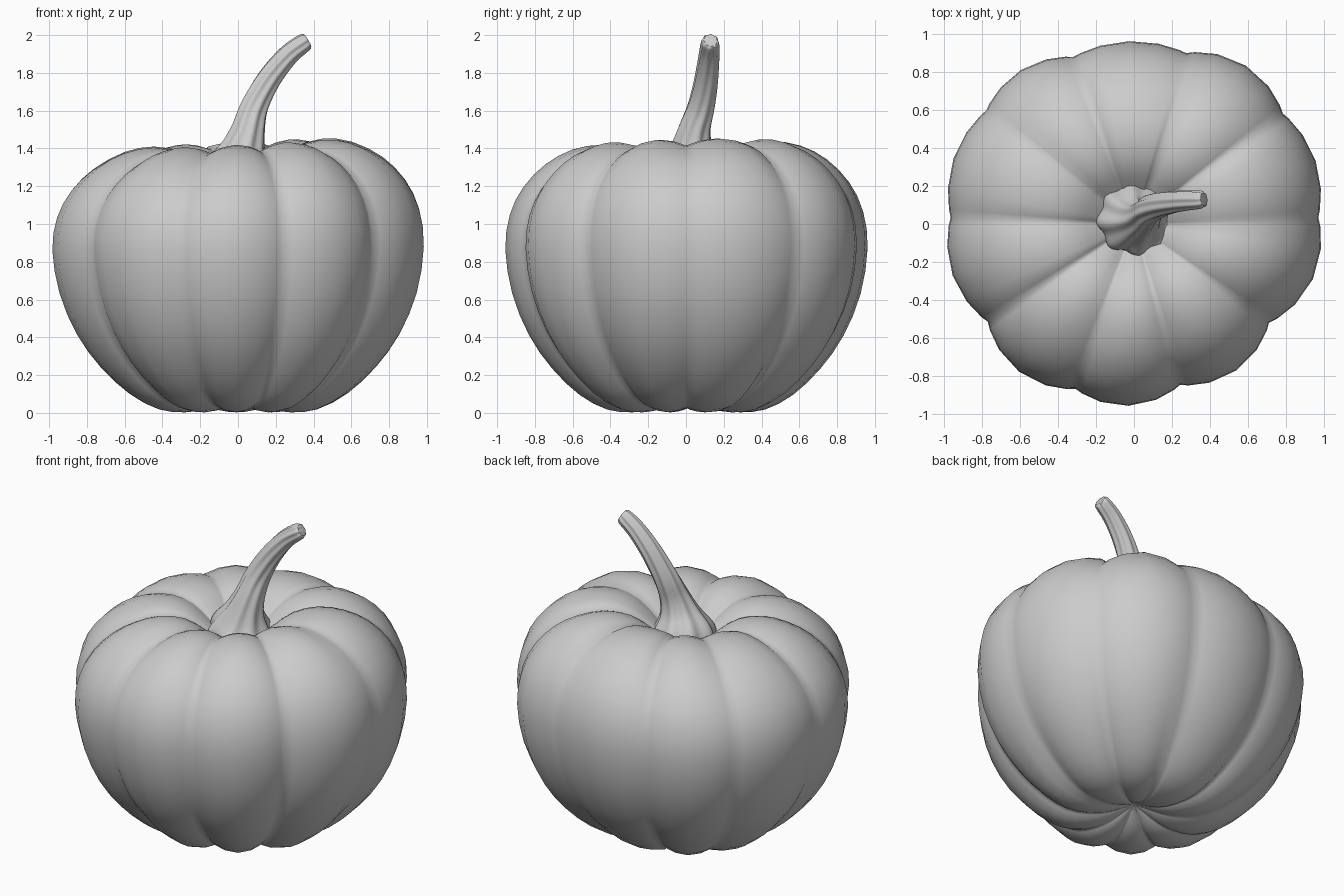
import bpy, bmesh
from math import sin, cos, pi, radians
from mathutils import Vector

cube = bpy.data.objects.get("Cube")
if cube:
    bpy.data.objects.remove(cube, do_unlink=True)

grey = bpy.data.materials.new("plain grey")
grey.use_nodes = True
color = (0.6, 0.6, 0.6, 1)
grey.diffuse_color = color
grey.node_tree.nodes["Principled BSDF"].inputs["Base Color"].default_value = color


def smooth_path(points, steps):
    """Catmull-Rom curve through points of any dimension."""
    pts = [Vector(p) for p in points]
    pts = [pts[0] * 2 - pts[1]] + pts + [pts[-1] * 2 - pts[-2]]
    out = []
    for a, b, c, d in zip(pts, pts[1:], pts[2:], pts[3:]):
        for i in range(steps):
            t = i / steps
            out.append((b * 2 + (c - a) * t + (a * 2 - b * 5 + c * 4 - d) * t * t
                        + (b * 3 - a - c * 3 + d) * t ** 3) / 2)
    return out + [pts[-2]]


def skin(name, rings, angle):
    """Bridge closed rings of points and cap both ends."""
    bm = bmesh.new()
    loops = [[bm.verts.new(p) for p in ring] for ring in rings]
    n = len(loops[0])
    for low, high in zip(loops, loops[1:]):
        for i in range(n):
            j = (i + 1) % n
            bm.faces.new((low[i], low[j], high[j], high[i]))
    bm.faces.new(loops[0][::-1])
    bm.faces.new(loops[-1])
    bmesh.ops.recalc_face_normals(bm, faces=bm.faces)
    mesh = bpy.data.meshes.new(name)
    bm.to_mesh(mesh)
    bm.free()
    mesh.materials.append(grey)
    obj = bpy.data.objects.new(name, mesh)
    bpy.context.collection.objects.link(obj)
    bpy.ops.object.select_all(action="DESELECT")
    obj.select_set(True)
    bpy.context.view_layer.objects.active = obj
    bpy.ops.object.shade_smooth_by_angle(angle=radians(angle))


# Pumpkin body: ten uneven lobes swept round a pinched profile
angles = [2, 36.6, 73, 110, 142.4, 178, 213.8, 250.5, 286, 323.8, 362]
grooves = [.97, .975, .94, .935, .98, .965, .925, .92, .88, .88, .97]
peaks = [1.012, 1.02, .962, 1.005, 1.01, .992, .985, .957, .94, .985]
profile = smooth_path([(.015, .09), (.08, .06), (.17, .022), (.29, .003), (.43, .018),
                       (.58, .095), (.73, .235), (.855, .41), (.947, .63), (.985, .87),
                       (.96, 1.06), (.885, 1.21), (.765, 1.33), (.62, 1.405),
                       (.46, 1.428), (.31, 1.39), (.19, 1.3), (.1, 1.22)], 2)
body_rings = []
for k, p in enumerate(profile):
    tangent = (profile[min(k + 1, len(profile) - 1)] - profile[max(k - 1, 0)]).normalized()
    normal = Vector((tangent.y, -tangent.x))
    ring = []
    for lobe, peak in enumerate(peaks):
        g0, g1 = grooves[lobe:lobe + 2]
        a0, a1 = angles[lobe:lobe + 2]
        bulge = peak - (g0 + g1) / 2
        # extra columns beside each groove keep the crease narrow
        for t in (0, .07, .25, .5, .75, .93):
            size = (g0 + (g1 - g0) * t + bulge) / .985
            depth = bulge * (1 - sin(pi * t) ** .85) * min(1, p.x / .6)
            r = max(.01, p.x * size - normal.x * depth)
            a = radians(a0 + (a1 - a0) * t)
            x, y = r * cos(a), r * sin(a)
            z = p.y - normal.y * depth + (.045 * x + .018 * y) * max(0, p.y - .7) / .7
            ring.append((x, y, z))
    body_rings.append(ring)
skin("pumpkin_body", body_rings, 120)

# Stem: flared, ribbed and bent; each point is x, y, z, radius
stem = smooth_path([(.005, .03, 1.21, .175), (.005, .03, 1.27, .19), (.01, .03, 1.315, .165),
                    (.03, .03, 1.4, .114), (.055, .045, 1.5, .085), (.08, .075, 1.6, .073),
                    (.125, .097, 1.7, .065), (.187, .112, 1.8, .059), (.272, .123, 1.9, .052),
                    (.35, .128, 1.96, .046), (.368, .13, 1.972, .036)], 3)
RIBS, SIDES = 8, 48
stem_rings = []
for k, p in enumerate(stem):
    centre = p.to_3d()
    tangent = (stem[min(k + 1, len(stem) - 1)].to_3d() - stem[max(k - 1, 0)].to_3d()).normalized()
    turn = Vector((0, 0, 1)).rotation_difference(tangent)
    twist = .8 * k / len(stem)
    ring = []
    for i in range(SIDES):
        a = 2 * pi * i / SIDES
        r = p.w * (1 + .07 * cos(RIBS * (a - twist)) + .02 * sin(2 * a + 1))
        ring.append(centre + turn @ Vector((r * cos(a), r * sin(a), 0)))
    stem_rings.append(ring)
skin("stem", stem_rings, 50)
